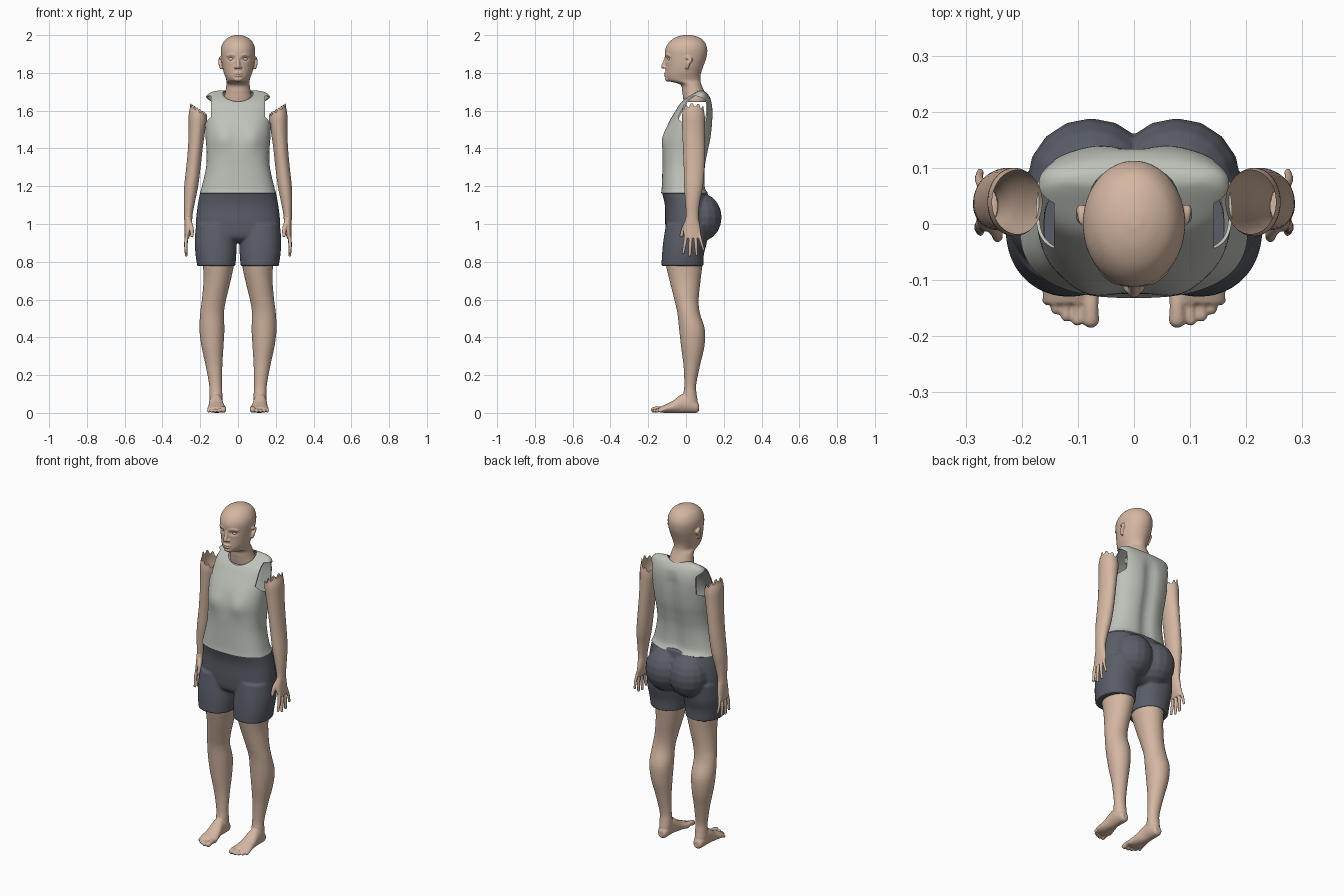
import bpy, bmesh, math
from mathutils import Matrix, Vector

cube = bpy.data.objects.get("Cube")
if cube:
    bpy.data.objects.remove(cube, do_unlink=True)


def material(name, rgb):
    m = bpy.data.materials.new(name)
    m.use_nodes = True
    m.diffuse_color = (*rgb, 1)
    bsdf = next(n for n in m.node_tree.nodes if n.type == 'BSDF_PRINCIPLED')
    bsdf.inputs["Base Color"].default_value = (*rgb, 1)
    bsdf.inputs["Roughness"].default_value = 0.7
    return m


SKIN = material("skin", (0.66, 0.47, 0.36))
SHIRT = material("pale_grey_cloth", (0.52, 0.54, 0.49))
SHORTS = material("slate_cloth", (0.10, 0.11, 0.135))
EYE = material("eye_white", (0.78, 0.72, 0.66))


def resample(rows, k):
    """Smooth curve through the rows, k steps between neighbours."""
    out = []
    for i in range(len(rows) - 1):
        a, b, c, d = (rows[max(0, min(len(rows) - 1, i + j))] for j in (-1, 0, 1, 2))
        for s in range(k):
            t = s / k
            out.append([q + 0.5 * t * (r - p + t * (2*p - 5*q + 4*r - u + t * (3*(q - r) + u - p)))
                        for p, q, r, u in zip(a, b, c, d)])
    return out + [list(rows[-1])]


def loft(bm, rows, axis='z', n=40, p=2.0, k=5, caps=True):
    """Skin oval sections; row = position, centre, half width, low edge, high edge."""
    rings = []
    for t, c, r, lo, hi in resample(rows, k):
        ring = []
        for i in range(n):
            a = 2 * math.pi * (i + 0.5) / n
            ca, sa = math.cos(a), math.sin(a)
            u = c + r * math.copysign(abs(ca) ** (2 / p), ca)
            v = (lo + hi) / 2 + (hi - lo) / 2 * math.copysign(abs(sa) ** (2 / p), sa)
            ring.append(bm.verts.new({'z': (u, v, t), 'y': (u, t, v), 'x': (t, u, v)}[axis]))
        rings.append(ring)
    for a, b in zip(rings, rings[1:]):
        for i in range(n):
            bm.faces.new((a[i], a[(i + 1) % n], b[(i + 1) % n], b[i]))
    if caps:
        bm.faces.new(rings[0])
        bm.faces.new(rings[-1])
    return rings


def ball(bm, loc, radii):
    m = Matrix.Translation(loc) @ Matrix.Diagonal((*radii, 1))
    bmesh.ops.create_uvsphere(bm, u_segments=16, v_segments=10, radius=1, matrix=m)


def chain(bm, points, k=5):
    """Row of overlapping balls; point = x, y, z, radius."""
    for x, y, z, r in resample(points, k):
        ball(bm, (x, y, z), (r, r, r))


def bake(ob):
    old = ob.data
    mesh = bpy.data.meshes.new_from_object(ob.evaluated_get(bpy.context.evaluated_depsgraph_get()))
    ob.modifiers.clear()
    ob.data = mesh
    bpy.data.meshes.remove(old)


def shade(ob):
    bpy.ops.object.select_all(action='DESELECT')
    ob.select_set(True)
    bpy.context.view_layer.objects.active = ob
    bpy.ops.object.shade_smooth_by_angle(angle=math.radians(50))


def finish(name, bm, mat, voxel=0, smooth=3):
    """Make the object; with a voxel size its pieces melt into one skin."""
    bmesh.ops.recalc_face_normals(bm, faces=bm.faces)
    mesh = bpy.data.meshes.new(name)
    bm.to_mesh(mesh)
    bm.free()
    ob = bpy.data.objects.new(name, mesh)
    bpy.context.collection.objects.link(ob)
    if voxel:
        mod = ob.modifiers.new("melt", 'REMESH')
        mod.mode, mod.voxel_size = 'VOXEL', voxel
        mod = ob.modifiers.new("soften", 'SMOOTH')
        mod.factor, mod.iterations = 0.5, smooth
        bake(ob)
    ob.data.materials.clear()
    ob.data.materials.append(mat)
    shade(ob)
    return ob


def pair(name, ob):
    """Name the left part and add its mirrored right twin."""
    ob.name = "left_" + name
    twin = ob.copy()
    twin.name = "right_" + name
    twin.data = ob.data.copy()
    twin.data.transform(Matrix.Diagonal((-1, 1, 1, 1)))
    twin.data.flip_normals()
    bpy.context.collection.objects.link(twin)


# Head and neck
bm = bmesh.new()
loft(bm, [(1.645, 0, .076, -.012, .112), (1.67, 0, .074, -.016, .11), (1.70, 0, .067, -.02, .098),
          (1.738, 0, .062, -.03, .082), (1.757, 0, .061, -.092, .077), (1.775, 0, .066, -.106, .076),
          (1.80, 0, .075, -.108, .08), (1.84, 0, .084, -.108, .094), (1.88, 0, .089, -.111, .108),
          (1.92, 0, .091, -.111, .113), (1.95, 0, .084, -.099, .106), (1.976, 0, .067, -.075, .088),
          (1.993, 0, .04, -.042, .056), (2.001, 0, .012, -.006, .02)])
chain(bm, [(0, -.105, 1.88, .009), (0, -.113, 1.855, .01), (0, -.120, 1.834, .012)])
ball(bm, (0, -.093, 1.768), (.026, .018, .015))
for z, w in ((1.798, .024), (1.786, .021)):
    ball(bm, (0, -.103, z), (w, .014, .006))
for s in (-1, 1):
    ball(bm, (s * .012, -.110, 1.829), (.009, .012, .007))
    chain(bm, [(s * .016, -.103, 1.893, .009), (s * .035, -.098, 1.897, .009), (s * .055, -.084, 1.892, .008)])
    chain(bm, [(s * .089, .006, 1.828, .009), (s * .094, .012, 1.85, .010), (s * .094, .026, 1.872, .009),
               (s * .092, .006, 1.88, .008)])
head = finish("head", bm, SKIN, 0.004, 2)
# Eye sockets are pressed in
for v in head.data.vertices:
    if v.co.y < -.05:
        d2 = (abs(v.co.x) - .036) ** 2 / .018 ** 2 + (v.co.z - 1.873) ** 2 / .010 ** 2
        v.co.y += .010 * math.exp(-d2)

# Eyes
bm = bmesh.new()
ball(bm, (.036, -.0845, 1.873), (.014, .013, .009))
pair("eye", finish("eye", bm, EYE))

# Sleeveless shirt
bm = bmesh.new()
loft(bm, [(1.163, 0, .203, -.132, .118), (1.2, 0, .191, -.128, .102), (1.3, 0, .169, -.125, .104),
          (1.38, 0, .166, -.124, .118), (1.45, 0, .171, -.117, .133), (1.53, 0, .175, -.094, .142),
          (1.6, 0, .178, -.055, .143), (1.65, 0, .175, -.02, .135), (1.685, 0, .162, .03, .118),
          (1.703, 0, .125, .06, .098), (1.707, 0, .08, .072, .086)], n=72, p=2.5)
for v in bm.verts:
    x, y, z = v.co
    if y < 0:
        v.co.y -= .016 * math.exp(-((abs(x) - .08) / .05) ** 2 - ((z - 1.455) / .06) ** 2)
    else:
        v.co.y -= .018 * math.exp(-(x / .035) ** 2) * max(0, min(1, (1.66 - z) / .08))
bottom = [f for f in bm.faces if len(f.verts) > 4 and f.calc_center_median().z < 1.3]
bmesh.ops.delete(bm, geom=bottom, context='FACES_ONLY')
shirt = finish("shirt", bm, SHIRT)
mod = shirt.modifiers.new("cloth", 'SOLIDIFY')
mod.thickness, mod.offset = .006, -1
# Neck and arm openings
cutters = []
for axis, rows in (('z', [(1.6, 0, .08, -.022, .108), (1.8, 0, .08, -.022, .108)]),
                   ('x', [(.143, .04, .092, 1.52, 1.678), (.3, .04, .092, 1.52, 1.678)]),
                   ('x', [(-.3, .04, .092, 1.52, 1.678), (-.143, .04, .092, 1.52, 1.678)])):
    bm = bmesh.new()
    loft(bm, rows, axis, k=1)
    cutter = finish("opening_cutter", bm, SHIRT)
    cutter.hide_render = True
    mod = shirt.modifiers.new("opening", 'BOOLEAN')
    mod.operation, mod.solver, mod.object = 'DIFFERENCE', 'EXACT', cutter
    cutters.append(cutter)
bake(shirt)
for c in cutters:
    bpy.data.objects.remove(c, do_unlink=True)
shirt.data.materials.clear()
shirt.data.materials.append(SHIRT)
shade(shirt)

# Shorts
bm = bmesh.new()
loft(bm, [(.90, 0, .17, -.06, .06), (.93, 0, .21, -.1, .1), (1.0, 0, .223, -.11, .122),
          (1.1, 0, .213, -.112, .122), (1.175, 0, .199, -.13, .113)], n=64, p=2.3)
for s in (-1, 1):
    ball(bm, (s * .076, .077, 1.035), (.115, .112, .128))
    loft(bm, [(.778, s * .115, .101, -.13, .092), (.84, s * .117, .108, -.127, .095),
              (.91, s * .118, .111, -.12, .112), (1.0, s * .115, .107, -.106, .12)], p=2.2)
finish("shorts", bm, SHORTS, 0.006, 4)

# Legs and feet
bm = bmesh.new()
loft(bm, [(.03, .117, .03, -.02, .062), (.06, .117, .034, -.018, .062), (.1, .117, .034, -.014, .056),
          (.15, .119, .034, -.009, .054), (.25, .127, .044, -.013, .074), (.35, .135, .058, -.026, .097),
          (.44, .138, .066, -.036, .1), (.53, .137, .063, -.046, .073), (.6, .127, .064, -.062, .067),
          (.7, .111, .072, -.087, .077), (.79, .103, .083, -.108, .088), (.83, .105, .086, -.11, .09)])
loft(bm, [(.068, .117, .018, .01, .045), (.055, .117, .028, 0, .065), (.02, .117, .035, 0, .095),
          (-.02, .117, .036, 0, .1), (-.07, .114, .043, 0, .064), (-.11, .112, .05, 0, .044),
          (-.142, .110, .047, .003, .03)], 'y')
for x, tip, r in ((.077, -.170, .0155), (.101, -.171, .0105), (.121, -.164, .010),
                  (.139, -.152, .0095), (.155, -.136, .009)):
    chain(bm, [(x, -.115, .019, r), (x, (tip - .12) / 2, r + .006, r * .9), (x, tip, r + .001, r)])
pair("leg", finish("leg", bm, SKIN, 0.004, 2))

# Arms: open at the ragged shoulder end
bm = bmesh.new()
rings = loft(bm, [(1.02, .264, .021, .0, .066), (1.06, .262, .023, .0, .066), (1.12, .257, .030, -.004, .074),
                  (1.2, .248, .037, -.01, .09), (1.3, .236, .038, -.012, .098), (1.4, .226, .039, -.016, .1),
                  (1.5, .217, .044, -.02, .1), (1.56, .213, .048, -.022, .1), (1.595, .208, .045, -.018, .096)],
             caps=False)
for ring in rings:
    lift = max(0, (ring[0].co.z - 1.5) / .095)
    mid = sum(v.co.x for v in ring) / len(ring)
    for i, v in enumerate(ring):
        v.co.z += lift * .028 * (v.co.x - mid) / .045
        if ring is rings[-1]:
            v.co.z += .016 * (i // 2 % 2)
pair("arm", finish("arm", bm, SKIN))

# Hands
bm = bmesh.new()
loft(bm, [(.925, .271, .012, -.008, .076), (.96, .266, .017, -.014, .078), (1.0, .263, .02, -.01, .072),
          (1.04, .263, .021, .0, .065)])
for y, tip_y, tip_z, r in ((.003, -.014, .848, .0095), (.026, .020, .835, .010),
                           (.049, .056, .838, .0095), (.068, .092, .866, .0085)):
    chain(bm, [(.270, y, .95, r + .001), (.276, (y + tip_y) / 2, (.95 + tip_z) / 2, r),
               (.274, tip_y, tip_z, r * .8)], 6)
chain(bm, [(.258, .008, 1.01, .014), (.246, -.012, .975, .012), (.243, -.024, .938, .009)], 6)
pair("hand", finish("hand", bm, SKIN, 0.0035, 2))
